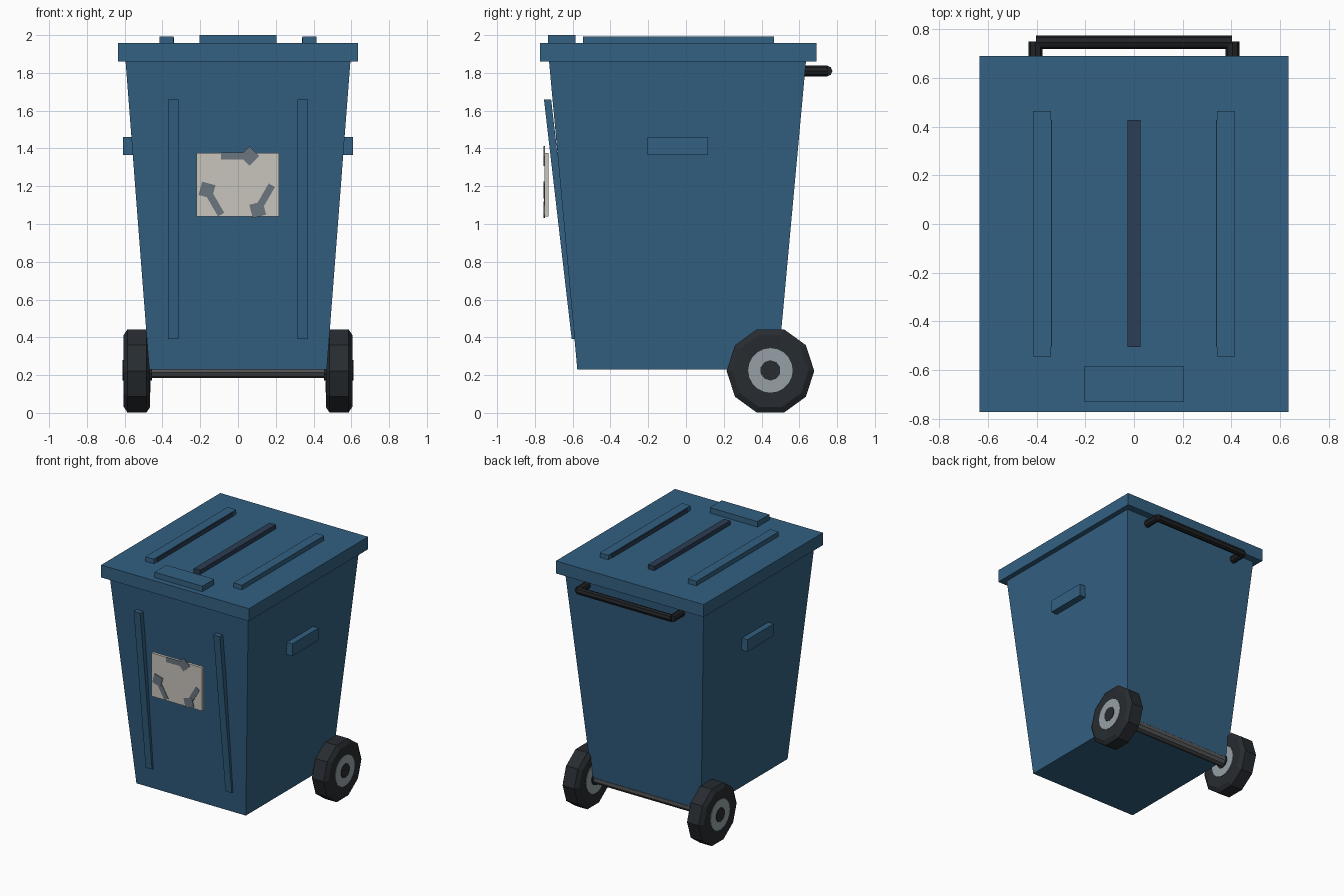
import bpy, bmesh, math
from mathutils import Matrix, Vector

old = bpy.data.objects.get("Cube")
if old:
    bpy.data.objects.remove(old)


def material(name, r, g, b):
    m = bpy.data.materials.new(name)
    m.use_nodes = True
    m.diffuse_color = (r, g, b, 1)
    m.node_tree.nodes["Principled BSDF"].inputs["Base Color"].default_value = (r, g, b, 1)
    return m


BLUE = material("bin blue", .033, .119, .223)
NAVY = material("dark navy", .025, .048, .089)
BLACK = material("handle black", .014, .016, .019)
RUBBER = material("tyre rubber", .020, .025, .030)
HUB = material("hub grey", .305, .352, .381)
STEEL = material("axle grey", .095, .098, .103)
LABEL = material("label cream", .578, .552, .503)
ARROW = material("arrow grey", .147, .178, .212)


def finish(name, bm, mat):
    bmesh.ops.recalc_face_normals(bm, faces=bm.faces)
    mesh = bpy.data.meshes.new(name)
    bm.to_mesh(mesh)
    bm.free()
    mesh.materials.append(mat)
    ob = bpy.data.objects.new(name, mesh)
    bpy.context.collection.objects.link(ob)
    return ob


def box(name, mat, x, y, z, spin=0):
    """Box from its x, y and z ranges, optionally spun about its own y axis."""
    bm = bmesh.new()
    size = [b - a for a, b in (x, y, z)]
    mid = [(a + b) / 2 for a, b in (x, y, z)]
    mtx = Matrix.Translation(mid) @ Matrix.Rotation(spin, 4, 'Y') @ Matrix.Diagonal((*size, 1))
    bmesh.ops.create_cube(bm, size=1, matrix=mtx)
    return finish(name, bm, mat)


def rod(name, mat, start, end, radius, sides):
    """Cylinder between two points."""
    a, b = Vector(start), Vector(end)
    turn = (b - a).to_track_quat('Z', 'Y').to_matrix().to_4x4()
    bm = bmesh.new()
    bmesh.ops.create_cone(bm, cap_ends=True, segments=sides, radius1=radius, radius2=radius,
                          depth=(b - a).length, matrix=Matrix.Translation((a + b) / 2) @ turn)
    return finish(name, bm, mat)


# Tapered body
body = box("body", BLUE, (-.595, .595), (-.725, .635), (.23, 1.86))
for v in body.data.vertices:
    if v.co.z < 1:
        v.co.x *= .79
        v.co.y = -.045 + (v.co.y + .045) * .78

# Lid with front grip and ribs
box("lid", BLUE, (-.635, .635), (-.773, .69), (1.86, 1.957))
box("lid_grip", BLUE, (-.205, .205), (-.73, -.585), (1.95, 2))
box("lid_centre_strip", NAVY, (-.027, .027), (-.505, .427), (1.95, 1.99))

for side, s in (("left", 1), ("right", -1)):
    def span(a, b):
        return sorted((a * s, b * s))

    box(side + "_lid_rib", BLUE, span(.342, .415), (-.545, .465), (1.95, 1.993))
    box(side + "_lid_strip", NAVY, span(.338, .36), (-.505, .427), (1.95, 1.988))

    # Front rib leaning along the tapered wall
    rib = box(side + "_front_rib", BLUE, span(.315, .37), (-.605, -.567), (.39, 1.66))
    for v in rib.data.vertices:
        if v.co.z > 1:
            v.co.y -= .147

    # Side grip
    box(side + "_side_grip", BLUE, span(.5, .61), (-.205, .117), (1.365, 1.46))

    # Rear handle peg
    rod(side + "_handle_peg", BLACK, (.405 * s, .6, 1.81), (.405 * s, .75, 1.81), .028, 8)

    # Ten-sided tyre with chamfered shoulders
    rings = [(.09, -.068), (.2, -.07), (.232, -.05), (.232, .05), (.2, .07), (.09, .068)]
    bm = bmesh.new()
    loops = []
    for r, dx in rings:
        loops.append([bm.verts.new(((.535 + dx) * s,
                                    .447 + r * math.cos(math.tau * i / 10),
                                    .222 + r * math.sin(math.tau * i / 10))) for i in range(10)])
    for a, b in zip(loops, loops[1:] + loops[:1]):
        for i in range(10):
            j = (i + 1) % 10
            bm.faces.new((a[i], a[j], b[j], b[i]))
    finish(side + "_tyre", bm, RUBBER)

    # Hub and axle cap
    rod(side + "_hub", HUB, (.462 * s, .447, .225), (.607 * s, .447, .225), .118, 20)
    rod(side + "_axle_cap", RUBBER, (.455 * s, .447, .225), (.612 * s, .447, .225), .054, 10)

rod("axle", STEEL, (-.47, .447, .228), (.47, .447, .228), .043, 10)
rod("handle_bar", BLACK, (-.402, .747, 1.81), (.402, .747, 1.81), .028, 8)

# Front label with three circling arrows
box("label", LABEL, (-.22, .217), (-.749, -.727), (1.04, 1.376))
for n in range(3):
    turn = math.tau * n / 3
    for part, cx, w, h, tilt in (("bar", -.02, .14, .038, 0), ("head", .06, .073, .073, math.pi / 4)):
        x = cx * math.cos(turn) - .155 * math.sin(turn)
        z = 1.205 + cx * math.sin(turn) + .155 * math.cos(turn)
        front = -.755 if part == "head" else -.753
        box(f"arrow_{part}_{n + 1}", ARROW, (x - w / 2, x + w / 2), (front, -.746),
            (z - h / 2, z + h / 2), -turn - tilt)
